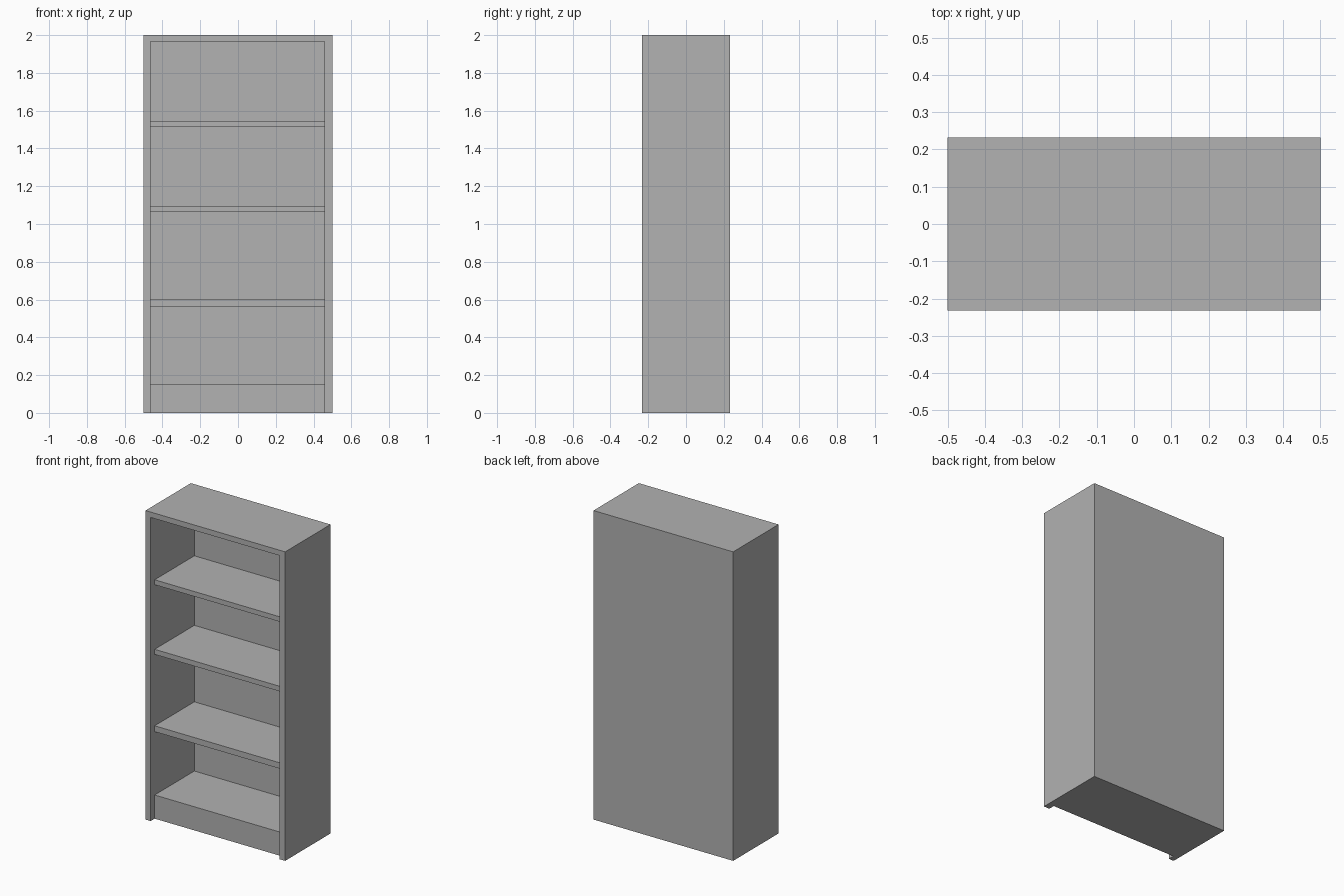
import bpy
import bmesh

cube = bpy.data.objects.get("Cube")
if cube:
    bpy.data.objects.remove(cube, do_unlink=True)

# Overall size and inner faces
HALF_W, HALF_D, HEIGHT = 0.5, 0.232, 2.0
LEFT_IN, RIGHT_IN = 0.458, -0.463
SHELF_FRONT, BACK_IN = -HALF_D + 0.041, HALF_D - 0.017
PLINTH_TOP, TOP_IN = 0.153, 1.965

grey = bpy.data.materials.new("plain grey")
grey.use_nodes = True
colour = (0.445, 0.445, 0.445, 1)
grey.diffuse_color = colour
grey.node_tree.nodes["Principled BSDF"].inputs["Base Color"].default_value = colour


def side_profile(name, outline, x0, x1):
    """Extrude a (y, z) outline from x0 to x1."""
    bm = bmesh.new()
    face = bm.faces.new([bm.verts.new((x0, y, z)) for y, z in outline])
    ext = bmesh.ops.extrude_face_region(bm, geom=[face])["geom"]
    verts = [v for v in ext if isinstance(v, bmesh.types.BMVert)]
    bmesh.ops.translate(bm, vec=(x1 - x0, 0, 0), verts=verts)
    bmesh.ops.recalc_face_normals(bm, faces=bm.faces)
    mesh = bpy.data.meshes.new(name)
    bm.to_mesh(mesh)
    bm.free()
    mesh.materials.append(grey)
    obj = bpy.data.objects.new(name, mesh)
    bpy.context.collection.objects.link(obj)
    return obj


def rectangle(y0, y1, z0, z1):
    return [(y0, z0), (y1, z0), (y1, z1), (y0, z1)]


# Carcass: sides, top, back and plinth in one piece
carcass = side_profile("bookcase_carcass", rectangle(-HALF_D, HALF_D, 0, HEIGHT),
                       -HALF_W, HALF_W)

# Cavity, stepped at the bottom to leave the set-back plinth
cavity = side_profile("cavity_cutter", [
    (-HALF_D - 0.1, -0.1), (SHELF_FRONT, -0.1), (SHELF_FRONT, PLINTH_TOP),
    (BACK_IN, PLINTH_TOP), (BACK_IN, TOP_IN), (-HALF_D - 0.1, TOP_IN)],
    RIGHT_IN, LEFT_IN)
cavity.hide_render = True
cut = carcass.modifiers.new("cavity", "BOOLEAN")
cut.operation = "DIFFERENCE"
cut.solver = "EXACT"
cut.object = cavity
bpy.context.view_layer.objects.active = carcass
bpy.ops.object.modifier_apply(modifier=cut.name)
bpy.data.objects.remove(cavity, do_unlink=True)

# Shelves, set back from the front edge
shelves = {"lower_shelf": (0.563, 0.601),
           "middle_shelf": (1.063, 1.096),
           "upper_shelf": (1.514, 1.546)}
for name, (bottom, top) in shelves.items():
    side_profile(name, rectangle(SHELF_FRONT, BACK_IN, bottom, top),
                 RIGHT_IN, LEFT_IN)
